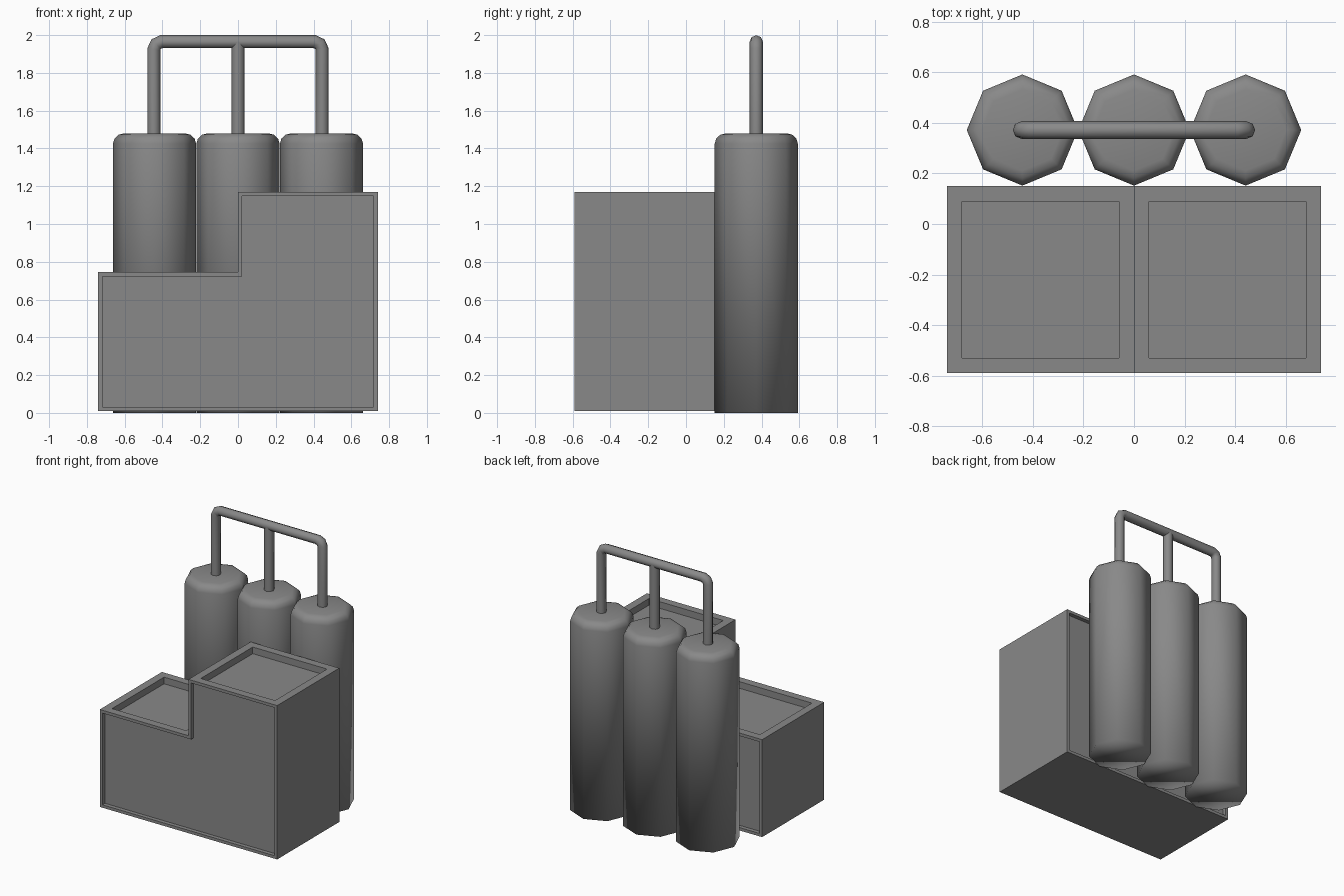
import bpy, bmesh, math

if "Cube" in bpy.data.objects:
    bpy.data.objects.remove(bpy.data.objects["Cube"])

grey = bpy.data.materials.new("mid grey")
grey.diffuse_color = (0.25, 0.25, 0.25, 1)
grey.use_nodes = True
grey.node_tree.nodes["Principled BSDF"].inputs["Base Color"].default_value = grey.diffuse_color


def add_mesh(name, bm, smooth):
    bmesh.ops.recalc_face_normals(bm, faces=bm.faces[:])
    mesh = bpy.data.meshes.new(name)
    for f in bm.faces:
        f.smooth = smooth
    bm.to_mesh(mesh)
    bm.free()
    mesh.materials.append(grey)
    ob = bpy.data.objects.new(name, mesh)
    bpy.context.collection.objects.link(ob)
    return ob


def recess(bm, faces, border, depth):
    # Framed panel with straight walls
    for f in faces:
        bmesh.ops.inset_individual(bm, faces=[f], thickness=border, use_even_offset=True)
        bmesh.ops.inset_individual(bm, faces=[f], thickness=0, depth=-depth)


# Stepped cabinet: extruded profile with recessed front, back and tops
profile = [(-.74, .01), (.74, .01), (.74, 1.17), (0, 1.17), (0, .745), (-.74, .745)]
bm = bmesh.new()
face = bm.faces.new([bm.verts.new((x, -.59, z)) for x, z in profile])
ext = bmesh.ops.extrude_face_region(bm, geom=[face], use_keep_orig=True)
bmesh.ops.translate(bm, vec=(0, .74, 0),
                    verts=[g for g in ext["geom"] if isinstance(g, bmesh.types.BMVert)])
bmesh.ops.recalc_face_normals(bm, faces=bm.faces[:])
bm.normal_update()
ends = [f for f in bm.faces if abs(f.normal.y) > .9]
tops = [f for f in bm.faces if f.normal.z > .9]
recess(bm, ends, .022, .03)
recess(bm, tops, .06, .05)
add_mesh("stepped_cabinet", bm, False)


# Eight-sided tanks with a rounded top rim
def tank(name, x):
    bm = bmesh.new()
    bmesh.ops.create_cone(bm, cap_ends=True, segments=8, radius1=.22, radius2=.22, depth=1.48)
    bmesh.ops.translate(bm, verts=bm.verts[:], vec=(x, .372, .74))
    rim = [e for e in bm.edges if all(v.co.z > 1.4 for v in e.verts)]
    bmesh.ops.bevel(bm, geom=rim, offset=.055, segments=3, profile=.5, affect='EDGES')
    add_mesh(name, bm, True)


for name, x in (("left_tank", -.442), ("middle_tank", 0), ("right_tank", .442)):
    tank(name, x)


# Pipes joining the tanks
def pipe(name, points):
    cu = bpy.data.curves.new(name, 'CURVE')
    cu.dimensions = '3D'
    cu.bevel_depth = .035
    cu.bevel_resolution = 2
    cu.use_fill_caps = True
    sp = cu.splines.new('POLY')
    sp.points.add(len(points) - 1)
    for p, (x, z) in zip(sp.points, points):
        p.co = (x, .372, z, 1)
    sp.use_smooth = True
    cu.materials.append(grey)
    ob = bpy.data.objects.new(name, cu)
    bpy.context.collection.objects.link(ob)
    bpy.ops.object.select_all(action='DESELECT')
    ob.select_set(True)
    bpy.context.view_layer.objects.active = ob
    bpy.ops.object.convert(target='MESH')


side = [(.445, 1.46), (.445, 1.925), (.433, 1.953), (.405, 1.965)]
pipe("outer_pipe", [(-x, z) for x, z in side] + side[::-1])
pipe("middle_pipe", [(0, 1.46), (0, 1.965)])
